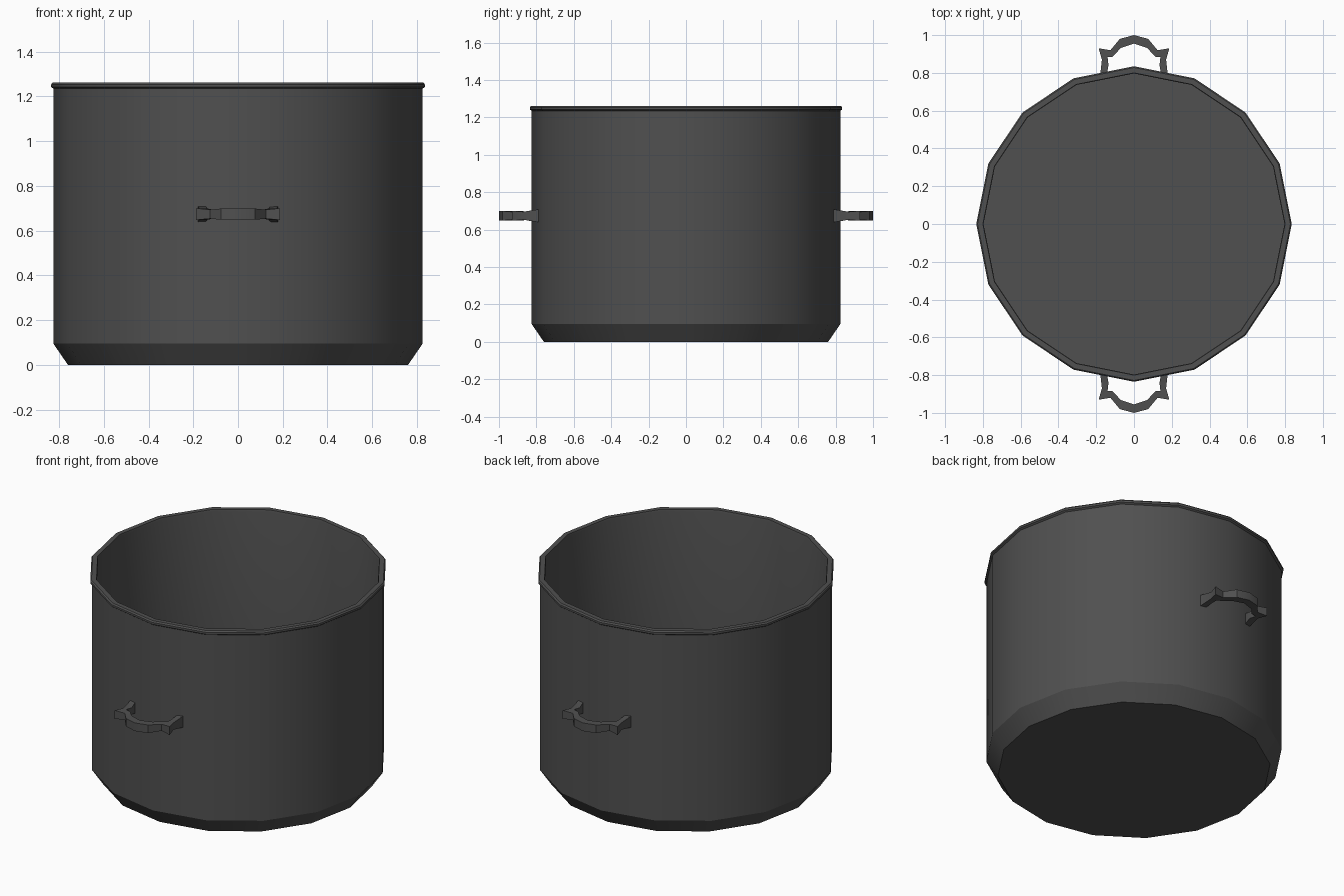
import bpy, bmesh, math

cube = bpy.data.objects.get("Cube")
if cube:
    bpy.data.objects.remove(cube)

SIDES = 16

metal = bpy.data.materials.new("dark_iron")
metal.use_nodes = True
colour = (0.08, 0.08, 0.08, 1)
metal.diffuse_color = colour
bsdf = next(n for n in metal.node_tree.nodes if n.type == 'BSDF_PRINCIPLED')
bsdf.inputs["Base Color"].default_value = colour


def finish(name, bm):
    """Turn a bmesh into a shaded object with the pot material."""
    bmesh.ops.recalc_face_normals(bm, faces=bm.faces)
    mesh = bpy.data.meshes.new(name)
    bm.to_mesh(mesh)
    bm.free()
    mesh.materials.append(metal)
    obj = bpy.data.objects.new(name, mesh)
    bpy.context.collection.objects.link(obj)
    bpy.ops.object.select_all(action='DESELECT')
    obj.select_set(True)
    bpy.context.view_layer.objects.active = obj
    bpy.ops.object.shade_smooth_by_angle(angle=math.radians(30))
    return obj


def bridge(bm, a, b):
    """Join two closed vertex loops with quads."""
    n = len(a)
    for i in range(n):
        bm.faces.new((a[i], a[(i + 1) % n], b[(i + 1) % n], b[i]))


def lathe(name, profile):
    """Revolve (radius, z) points and cap both ends."""
    bm = bmesh.new()
    rings = []
    for r, z in profile:
        angles = [math.tau * i / SIDES for i in range(SIDES)]
        rings.append([bm.verts.new((r * math.cos(a), r * math.sin(a), z)) for a in angles])
    for a, b in zip(rings, rings[1:]):
        bridge(bm, a, b)
    bm.faces.new(rings[0])
    bm.faces.new(rings[-1])
    return finish(name, bm)


# Pot: bevelled foot, straight wall, rolled rim, hollow inside
lathe("pot_body", [(0.76, 0), (0.825, 0.095), (0.825, 1.235), (0.835, 1.242),
                   (0.835, 1.254), (0.828, 1.262), (0.8, 1.262), (0.797, 1.25),
                   (0.797, 0.095)])

# Half handle: outer x, outer y, inner x, inner y, half height
HALF = [(0.18, 0.78, 0.145, 0.785, 0.036),
        (0.17, 0.87, 0.135, 0.84, 0.021),
        (0.187, 0.93, 0.14, 0.885, 0.026),
        (0.125, 0.92, 0.113, 0.885, 0.02),
        (0.075, 0.98, 0.07, 0.932, 0.025)]
MIDDLE = (0, 1.0, 0, 0.955, 0.025)
HANDLE_Z = 0.674


def handle(name, turn):
    """Sweep a rectangular section along the mirrored handle path."""
    right = [(-ox, oy, -ix, iy, h) for ox, oy, ix, iy, h in reversed(HALF)]
    bm = bmesh.new()
    rings = []
    for ox, oy, ix, iy, h in HALF + [MIDDLE] + right:
        corners = [(ox, oy, h), (ox, oy, -h), (ix, iy, -h), (ix, iy, h)]
        rings.append([bm.verts.new((turn * x, turn * y, HANDLE_Z + z)) for x, y, z in corners])
    for a, b in zip(rings, rings[1:]):
        bridge(bm, a, b)
    bm.faces.new(rings[0])
    bm.faces.new(rings[-1])
    return finish(name, bm)


handle("back_handle", 1)
handle("front_handle", -1)
